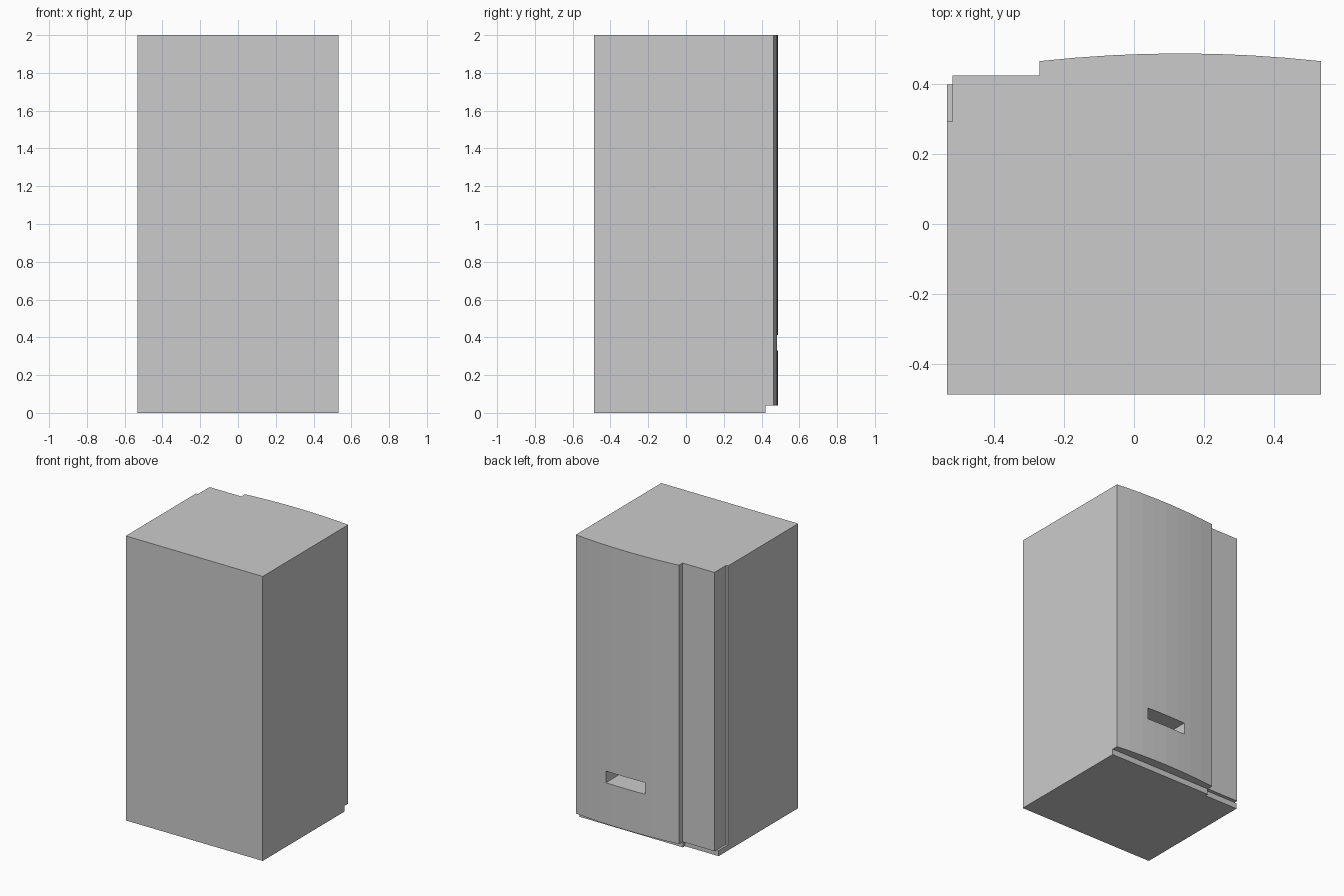
import bpy, bmesh, math

if "Cube" in bpy.data.objects:
    bpy.data.objects.remove(bpy.data.objects["Cube"])

W, D, H = 0.5325, 0.486, 2.0      # half width, half depth, height
BASE_H = 0.04
DOOR_X, DOOR_Y = -0.27, 0.464     # free edge of the bowed door
SAG, SEGMENTS = 0.022, 8


def prism(name, outline, z0, z1):
    """Extrude a counter-clockwise xy outline from z0 to z1."""
    bm = bmesh.new()
    face = bm.faces.new([bm.verts.new((x, y, z0)) for x, y in outline])
    top = bmesh.ops.extrude_face_region(bm, geom=[face])["geom"]
    verts = [v for v in top if isinstance(v, bmesh.types.BMVert)]
    bmesh.ops.translate(bm, vec=(0, 0, z1 - z0), verts=verts)
    bmesh.ops.recalc_face_normals(bm, faces=bm.faces[:])
    mesh = bpy.data.meshes.new(name)
    bm.to_mesh(mesh)
    bm.free()
    obj = bpy.data.objects.new(name, mesh)
    bpy.context.collection.objects.link(obj)
    return obj


# Bowed door front, from the right side to the free edge
half = (W - DOOR_X) / 2
mid = (W + DOOR_X) / 2
radius = (half ** 2 + SAG ** 2) / (2 * SAG)
spread = math.asin(half / radius)
arc = []
for i in range(SEGMENTS + 1):
    a = spread * (1 - 2 * i / SEGMENTS)
    arc.append((mid + radius * math.sin(a),
                DOOR_Y + SAG - radius * (1 - math.cos(a))))

# Cabinet with door, recessed side panel and inset corner
cabinet = prism("cabinet", [(-W, -D), (W, -D)] + arc + [
    (DOOR_X, 0.423), (-0.517, 0.423), (-0.517, 0.292), (-W, 0.292)], BASE_H, H)

# Plinth, set back below the door
prism("plinth", [(-W, -D), (W, -D), (W, 0.42), (DOOR_X, 0.42),
                 (DOOR_X, 0.398), (-W, 0.398)], 0, BASE_H)

# Delivery slot cut into the door
cutter = prism("slot_cutter", [(-0.02, 0.29), (0.285, 0.29),
                               (0.285, 0.6), (-0.02, 0.6)], 0.33, 0.412)
cutter.hide_render = True
mod = cabinet.modifiers.new("slot", "BOOLEAN")
mod.operation = "DIFFERENCE"
mod.solver = "EXACT"
mod.object = cutter
bpy.context.view_layer.objects.active = cabinet
bpy.ops.object.modifier_apply(modifier=mod.name)
bpy.data.objects.remove(cutter)
